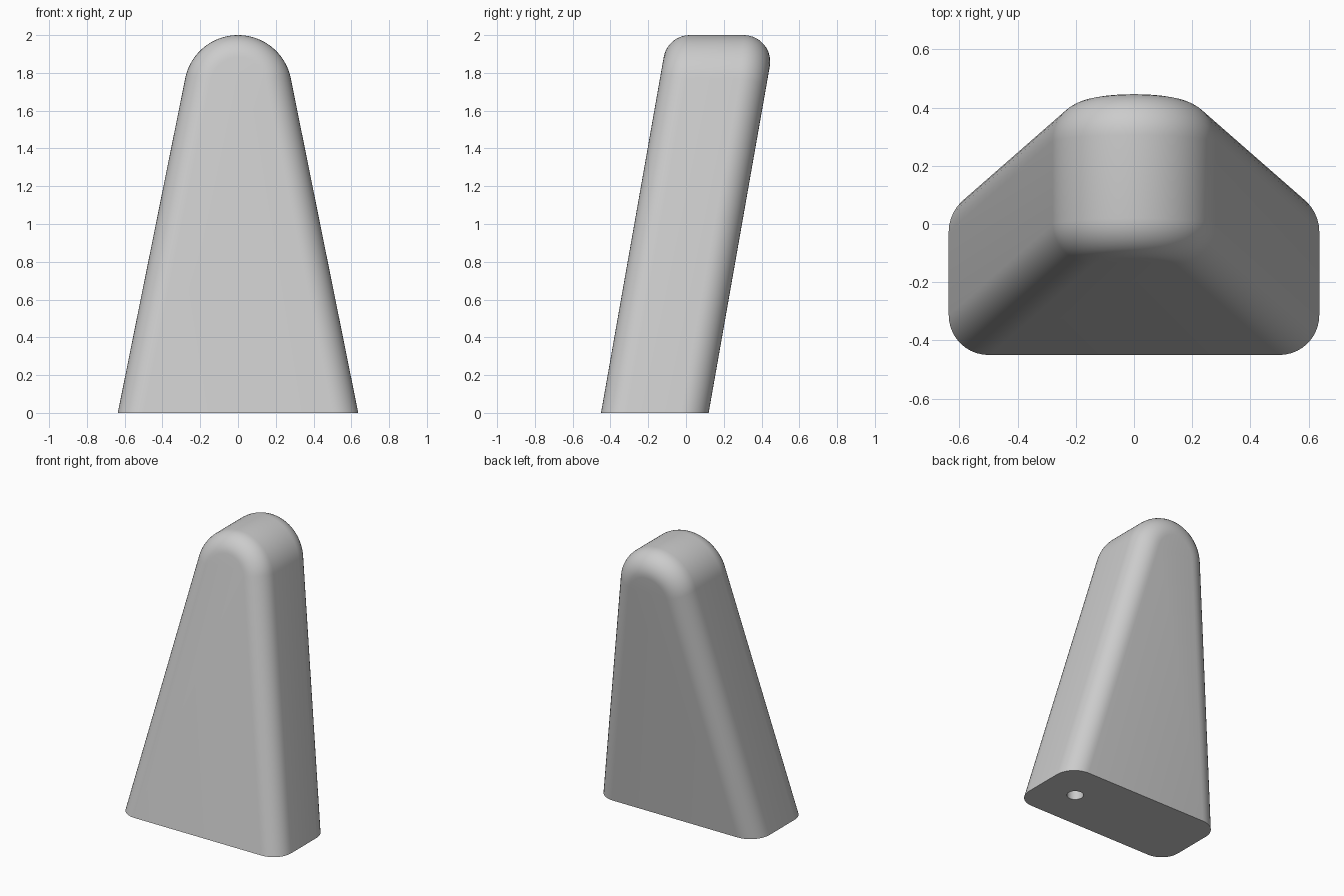
import bpy, bmesh, math
from mathutils import Vector

if "Cube" in bpy.data.objects:
    bpy.data.objects.remove(bpy.data.objects["Cube"])

R_TOP, R_EDGE = 0.285, 0.14            # top arc radius, edge rounding radius
TAPER, LEAN = math.radians(11.4), math.radians(10)
Y_FRONT, Y_BACK = -0.45, 0.12          # slab faces at z = 0
ARC, STEPS = 48, 10

# Inner profile (x, z, normal): tapered sides joined by the rounded top
profile = []
zc, r_in = 2.0 - R_TOP, R_TOP - R_EDGE
for i in range(ARC + 1):
    a = -math.asin(math.sin(-TAPER)) + (math.pi - 2 * TAPER) * i / ARC
    n = Vector((math.cos(a), 0, math.sin(a)))
    profile.append((n.x * r_in, zc + n.z * r_in, n))
def lower_end(p, side):
    z = -0.3
    return (p[0] + side * (p[1] - z) * math.tan(TAPER), z, p[2])
profile = [lower_end(profile[0], 1)] + profile + [lower_end(profile[-1], -1)]

# Sweep a rounded edge section along the leaning profile
front_n = Vector((0, -math.cos(LEAN), math.sin(LEAN)))
back_n = -front_n
inset = R_EDGE / math.cos(LEAN)
bm = bmesh.new()
rows = []
for x, z, n in profile:
    y = z * math.tan(LEAN)
    pf = Vector((x, Y_FRONT + y + inset, z))
    pb = Vector((x, Y_BACK + y - inset, z))
    row = [pf + R_EDGE * front_n.slerp(n, k / STEPS) for k in range(STEPS + 1)]
    row += [pb + R_EDGE * n.slerp(back_n, k / STEPS) for k in range(STEPS + 1)]
    rows.append([bm.verts.new(p) for p in row])
for a, b in zip(rows, rows[1:]):
    for k in range(len(a) - 1):
        bm.faces.new((a[k], a[k + 1], b[k + 1], b[k]))
bm.faces.new([r[0] for r in rows])
bm.faces.new([r[-1] for r in rows])

# Flat base at z = 0
bmesh.ops.bisect_plane(bm, geom=bm.verts[:] + bm.edges[:] + bm.faces[:],
                       plane_co=(0, 0, 0), plane_no=(0, 0, 1), clear_inner=True)
bmesh.ops.holes_fill(bm, edges=[e for e in bm.edges if e.is_boundary], sides=0)
bmesh.ops.recalc_face_normals(bm, faces=bm.faces[:])
mesh = bpy.data.meshes.new("leaning_body")
bm.to_mesh(mesh)
bm.free()
body = bpy.data.objects.new("leaning_body", mesh)
bpy.context.collection.objects.link(body)

# Small round socket in the underside
bpy.ops.mesh.primitive_cylinder_add(vertices=32, radius=0.055, depth=0.4, location=(0.37, -0.16, 0))
cutter = bpy.context.object
cutter.name = "socket_cutter"
mod = body.modifiers.new("socket", 'BOOLEAN')
mod.operation, mod.object, mod.solver = 'DIFFERENCE', cutter, 'EXACT'
bpy.ops.object.select_all(action='DESELECT')
body.select_set(True)
bpy.context.view_layer.objects.active = body
bpy.ops.object.modifier_apply(modifier="socket")
bpy.data.objects.remove(cutter)
bpy.ops.object.shade_smooth_by_angle(angle=math.radians(30))
